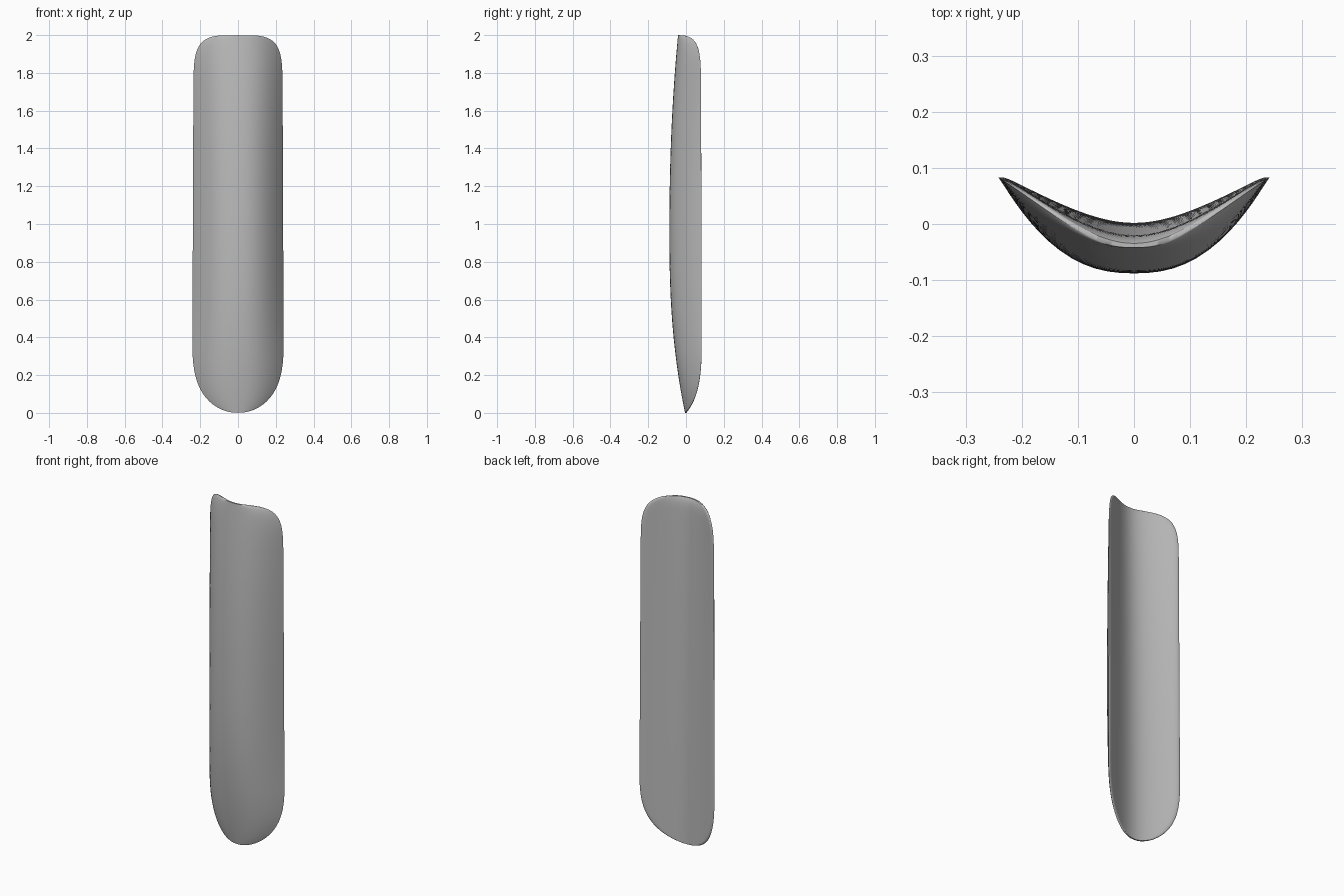
import bpy, bmesh, math

cube = bpy.data.objects.get("Cube")
if cube:
    bpy.data.objects.remove(cube, do_unlink=True)

HEIGHT, ROWS, COLS = 2.0, 72, 32


def half_width(z):
    """Outline: softly rounded bottom, squarer top corners."""
    low = max(0, 1 - z / 0.4)
    high = max(0, 1 - (HEIGHT - z) / 0.35)
    return (0.243 - 0.004 * z) * (1 - low ** 3) ** 0.5 * (1 - high ** 5) ** 0.25


def front_spine(z):
    """Depth of the bulging front along the centre line."""
    if z < 0.95:
        return -0.088 + 0.083 * (1 - z / 0.95) ** 2.4
    return -0.088 + 0.046 * ((z - 0.95) / 1.05) ** 2.2


def back(x, z):
    """Hollow back, leaning forward toward the top."""
    spine = 0.002 - 0.025 * (z / HEIGHT) ** 2 - 0.012 * (z / HEIGHT) ** 90
    s = x / 0.24
    hollow = (math.sqrt(1 + 4 * s * s) - 1) / (math.sqrt(5) - 1)
    return spine + (0.09 - spine) * hollow


def section(z):
    """Closed crescent: front from left to right, then the back returning."""
    w, f = half_width(z), front_spine(z)
    rim = back(w, z) - 0.008
    points = []
    for i in range(COLS + 1):
        s = -math.cos(math.pi * i / COLS)
        points.append((s * w, f + (rim - f) * abs(s) ** 2.4, z))
    for i in range(1, COLS):
        s = math.cos(math.pi * i / COLS)
        points.append((s * w, back(s * w, z) - 0.008 * abs(s) ** 24, z))
    return points


# Curved slat lofted through crescent sections
bm = bmesh.new()
rings = []
for r in range(1, ROWS):
    z = 1 - math.cos(math.pi * r / ROWS)
    rings.append([bm.verts.new(p) for p in section(z)])
n = len(rings[0])
for a, b in zip(rings, rings[1:]):
    for i in range(n):
        j = (i + 1) % n
        bm.faces.new((a[i], a[j], b[j], b[i]))

# Close the two tips, matching front and back points across the thin edge
for ring, z in ((rings[0], 0), (rings[-1], HEIGHT)):
    mid = COLS // 2
    ring[mid].co.z = ring[n - mid].co.z = z
    for i in range(COLS):
        quad = [ring[i], ring[i + 1], ring[(n - i - 1) % n], ring[(n - i) % n]]
        bm.faces.new(list(dict.fromkeys(quad)))
bmesh.ops.recalc_face_normals(bm, faces=bm.faces)

mesh = bpy.data.meshes.new("curved_slat")
bm.to_mesh(mesh)
bm.free()
slat = bpy.data.objects.new("curved_slat", mesh)
bpy.context.collection.objects.link(slat)

# Plain grey material
grey = bpy.data.materials.new("plain_grey")
grey.use_nodes = True
colour = (0.5, 0.5, 0.5, 1)
grey.diffuse_color = colour
grey.node_tree.nodes["Principled BSDF"].inputs["Base Color"].default_value = colour
mesh.materials.append(grey)

bpy.ops.object.select_all(action="DESELECT")
slat.select_set(True)
bpy.context.view_layer.objects.active = slat
bpy.ops.object.shade_smooth_by_angle(angle=math.radians(60))
